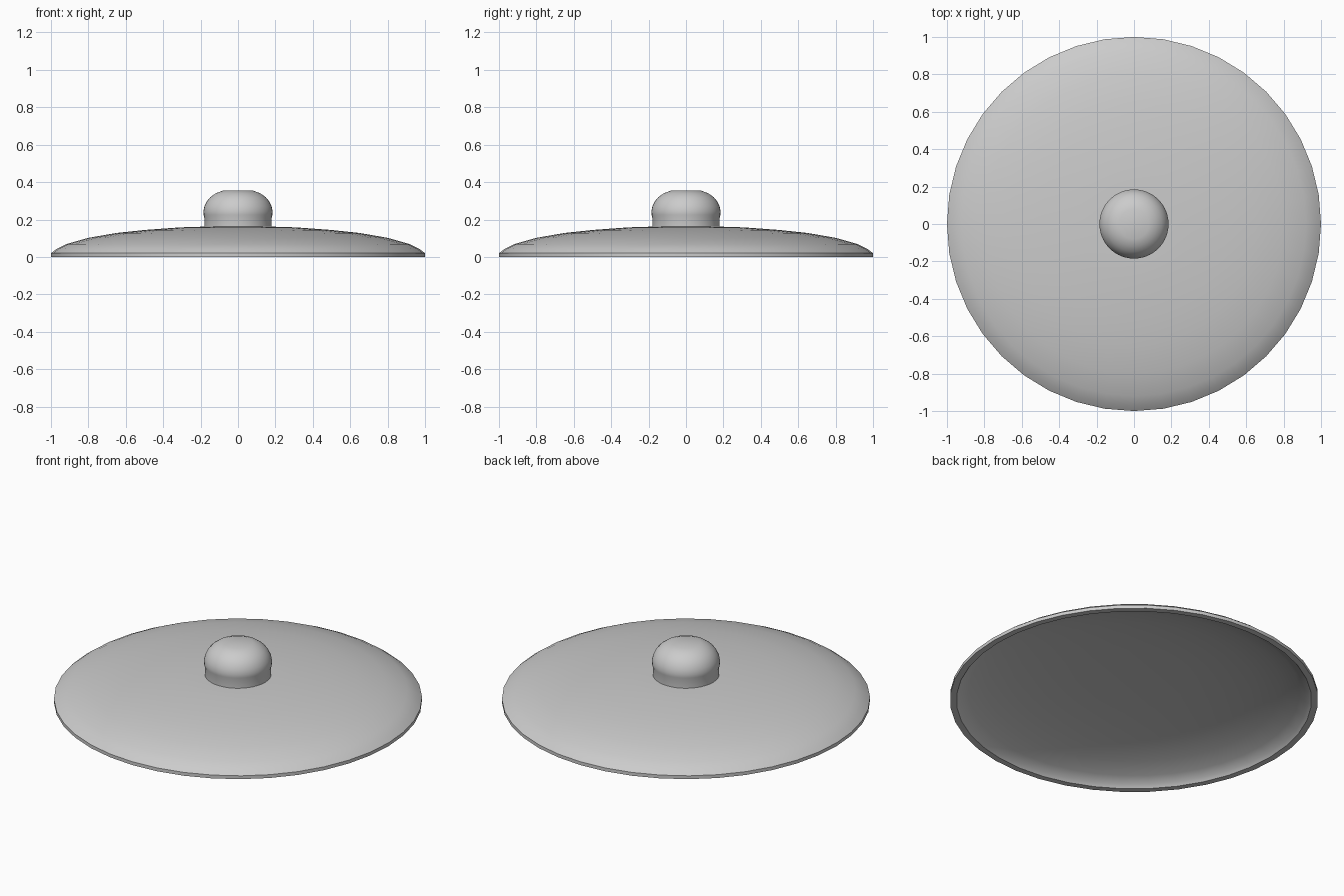
import bpy
import bmesh
from math import cos, sin, pi, radians

cube = bpy.data.objects.get("Cube")
if cube:
    bpy.data.objects.remove(cube, do_unlink=True)

SIDES = 40

grey = bpy.data.materials.new("light_grey")
grey.use_nodes = True
colour = (0.6, 0.6, 0.6, 1)
grey.diffuse_color = colour
grey.node_tree.nodes["Principled BSDF"].inputs["Base Color"].default_value = colour


def lathe(name, profile, sharp_angle):
    """Spin an (r, z) profile about z; ends are closed with flat caps."""
    bm = bmesh.new()
    rings = []
    for r, z in profile:
        rings.append([bm.verts.new((r * cos(2 * pi * i / SIDES),
                                    r * sin(2 * pi * i / SIDES), z))
                      for i in range(SIDES)])
    for low, high in zip(rings, rings[1:]):
        for i in range(SIDES):
            j = (i + 1) % SIDES
            bm.faces.new((low[i], low[j], high[j], high[i]))
    bm.faces.new(rings[0])
    bm.faces.new(rings[-1])
    bmesh.ops.recalc_face_normals(bm, faces=bm.faces)
    mesh = bpy.data.meshes.new(name)
    bm.to_mesh(mesh)
    bm.free()
    mesh.materials.append(grey)
    obj = bpy.data.objects.new(name, mesh)
    bpy.context.collection.objects.link(obj)
    bpy.ops.object.select_all(action='DESELECT')
    obj.select_set(True)
    bpy.context.view_layer.objects.active = obj
    bpy.ops.object.shade_smooth_by_angle(angle=radians(sharp_angle))
    return obj


# Hollow domed lid: flat inner ceiling, inner dome, rim, outer dome
inner = [(0.31, 0.14), (0.5, 0.125), (0.65, 0.108), (0.8, 0.078),
         (0.9, 0.045), (0.95, 0.02), (0.965, 0)]
outer = [(1, 0), (1, 0.02), (0.97, 0.043), (0.92, 0.068), (0.8, 0.102),
         (0.65, 0.128), (0.5, 0.144), (0.31, 0.158), (0.18, 0.162)]
lathe("lid_dome", inner + outer, 35)

# Knob: short neck, rounded bulge, flat top
lathe("knob", [(0.18, 0.155), (0.18, 0.21), (0.184, 0.225), (0.185, 0.245),
               (0.18, 0.27), (0.167, 0.297), (0.148, 0.32),
               (0.12, 0.34), (0.08, 0.355)], 30)
